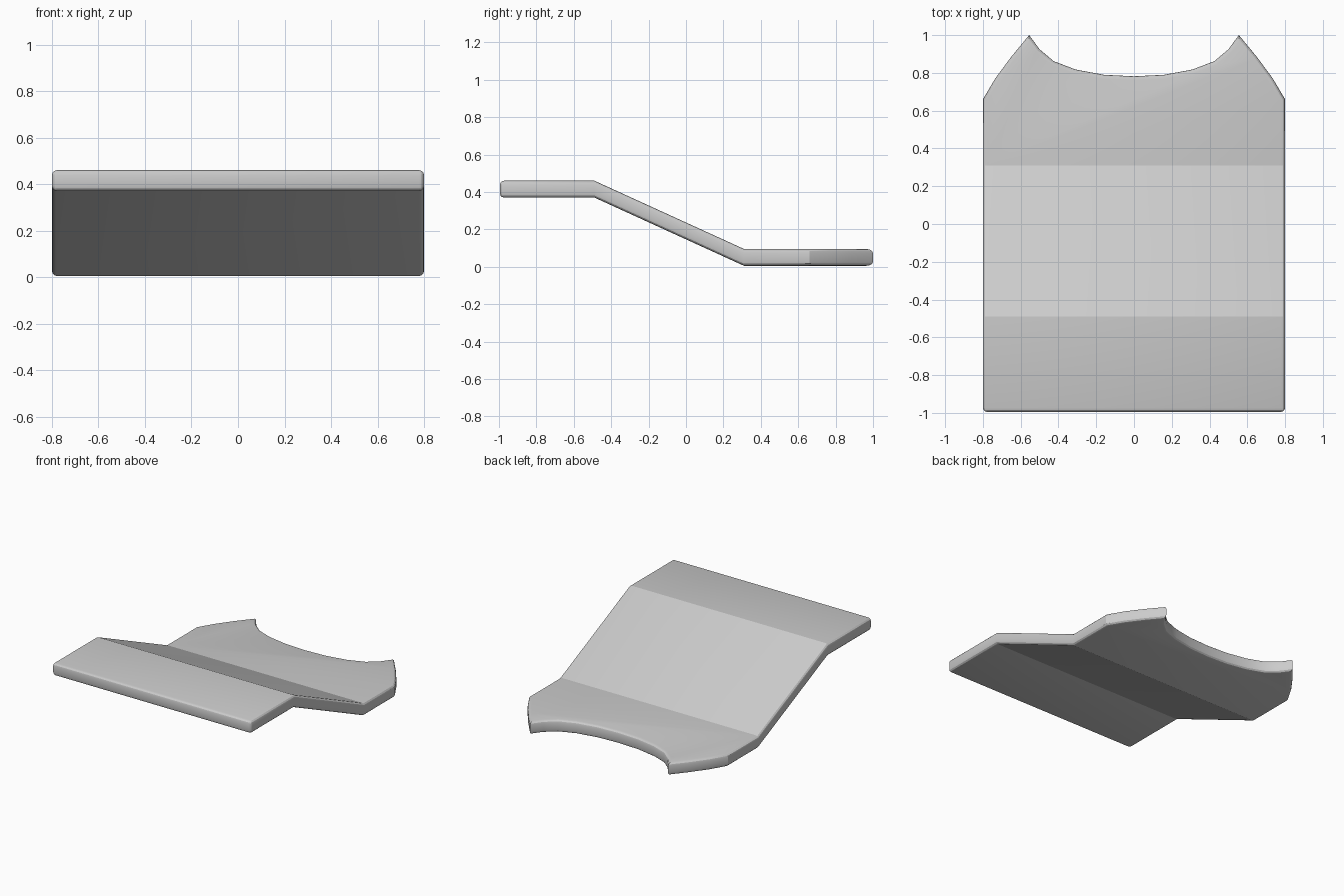
import bpy
import bmesh
from mathutils import Vector

cube = bpy.data.objects.get("Cube")
if cube:
    bpy.data.objects.remove(cube, do_unlink=True)

THICK = 0.09
BENDS = (-0.49, 0.31)      # y of the two creases
DROP = 0.365               # height between the two levels


def level(y):
    """Underside height along the stepped profile."""
    t = (BENDS[1] - y) / (BENDS[1] - BENDS[0])
    return 0.005 + DROP * min(1, max(0, t))


# Half outline from front corner, round the horn, into the scooped back edge
half = [(0.8, -0.995), (0.8, 0.66), (0.735, 0.77), (0.65, 0.885), (0.555, 1.0),
        (0.5, 0.925), (0.425, 0.862), (0.31, 0.818), (0.16, 0.79), (0, 0.782)]
outline = half + [(-x, y) for x, y in reversed(half[:-1])]

# Flat slab
bm = bmesh.new()
base = bm.faces.new([bm.verts.new((x, y, 0)) for x, y in outline])
top = bmesh.ops.extrude_face_region(bm, geom=[base])["geom"]
bmesh.ops.translate(bm, vec=(0, 0, THICK),
                    verts=[v for v in top if isinstance(v, bmesh.types.BMVert)])
bmesh.ops.recalc_face_normals(bm, faces=bm.faces)

# Rounded rims and front corners
bm.normal_update()
rim = []
for e in bm.edges:
    a, b = e.verts
    upright = abs(a.co.z - b.co.z) > 0.01
    if not upright or a.co.y < -0.9:
        rim.append(e)
bmesh.ops.bevel(bm, geom=rim, offset=0.022, segments=3, profile=0.5,
                affect='EDGES', clamp_overlap=True)

# Crease lines, then step the slab down towards the back
for y in BENDS:
    bmesh.ops.bisect_plane(bm, geom=bm.verts[:] + bm.edges[:] + bm.faces[:],
                           plane_co=Vector((0, y, 0)), plane_no=Vector((0, 1, 0)))
for v in bm.verts:
    v.co.z += level(v.co.y)
bmesh.ops.recalc_face_normals(bm, faces=bm.faces)

mesh = bpy.data.meshes.new("stepped_panel")
bm.to_mesh(mesh)
bm.free()
panel = bpy.data.objects.new("stepped_panel", mesh)
bpy.context.collection.objects.link(panel)

# Plain grey material
grey = bpy.data.materials.new("light_grey")
grey.use_nodes = True
colour = (0.6, 0.6, 0.6, 1)
grey.diffuse_color = colour
grey.node_tree.nodes["Principled BSDF"].inputs["Base Color"].default_value = colour
mesh.materials.append(grey)

# Smooth rims, crisp creases
bpy.context.view_layer.objects.active = panel
panel.select_set(True)
bpy.ops.object.shade_smooth_by_angle(angle=0.4)
